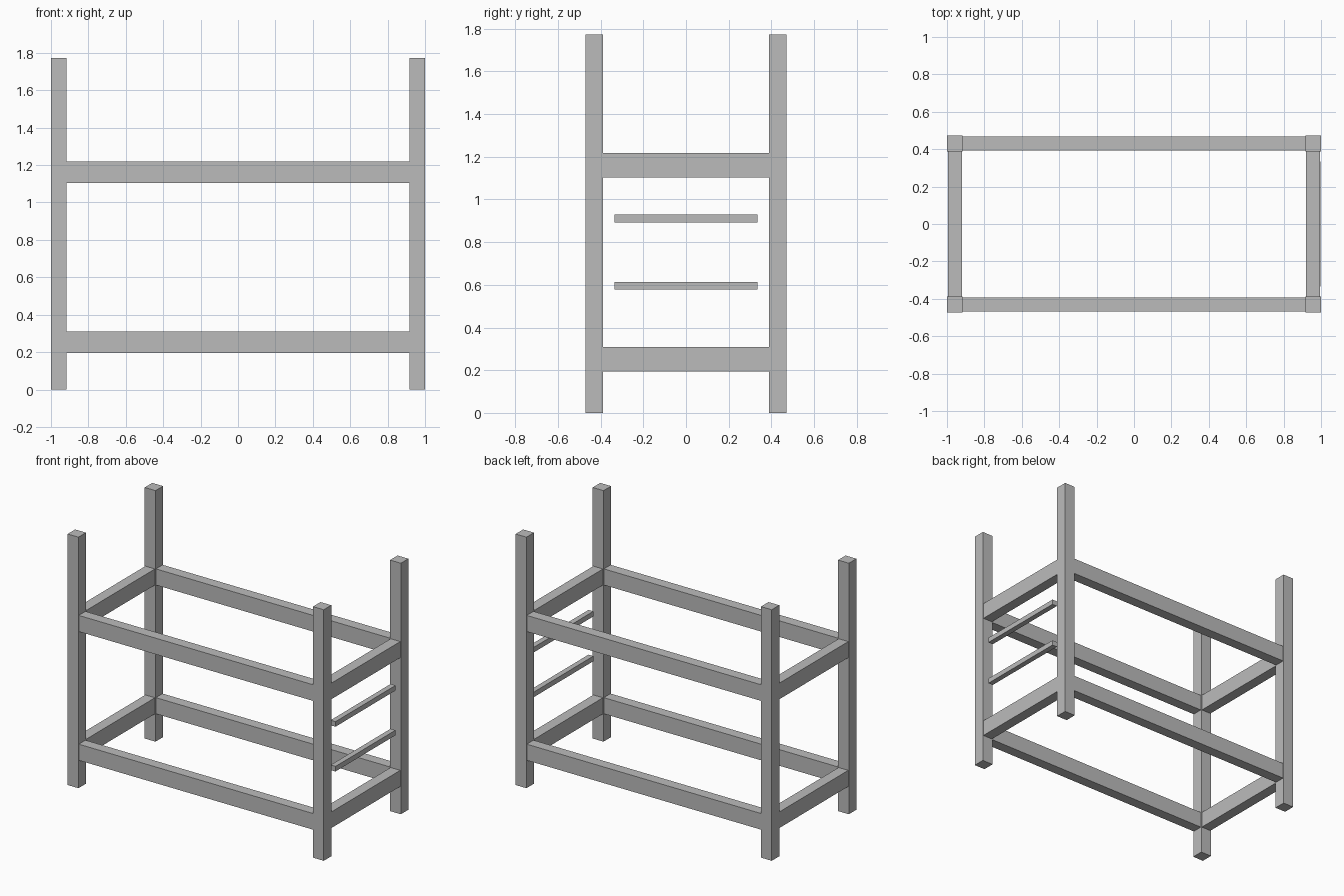
import bpy

if "Cube" in bpy.data.objects:
    bpy.data.objects.remove(bpy.data.objects["Cube"])

grey = bpy.data.materials.new("plain grey")
grey.diffuse_color = (0.5, 0.5, 0.5, 1)
grey.use_nodes = True
grey.node_tree.nodes["Principled BSDF"].inputs["Base Color"].default_value = grey.diffuse_color


def box(name, center, size):
    """Axis-aligned beam with flat faces."""
    bpy.ops.mesh.primitive_cube_add(size=1, location=center)
    ob = bpy.context.object
    ob.name = name
    ob.scale = size
    bpy.ops.object.transform_apply(location=False, rotation=False, scale=True)
    ob.data.materials.append(grey)
    return ob


POST = 0.084                 # square post width
RAIL = 0.075                 # rail thickness, slightly inset from the posts
PX, PY = 1 - POST / 2, 0.472 - POST / 2
HEIGHT = 1.772

# Four corner posts
for sx, side in ((-1, "left"), (1, "right")):
    for sy, end in ((-1, "front"), (1, "back")):
        box(f"{end}_{side}_post", (sx * PX, sy * PY, HEIGHT / 2), (POST, POST, HEIGHT))

# Lower and upper bed frames
for z, level in ((0.252, "lower"), (1.161, "upper")):
    for sy, end in ((-1, "front"), (1, "back")):
        box(f"{level}_{end}_rail", (0, sy * PY, z), (2 * PX, RAIL, 0.114))
    for sx, side in ((-1, "left"), (1, "right")):
        box(f"{level}_{side}_rail", (sx * PX, 0, z), (RAIL, 2 * PY, 0.114))

# Ladder rungs on the right end
for z, level in ((0.595, "lower"), (0.911, "upper")):
    box(f"{level}_rung", (0.977, 0, z), (0.038, 0.67, 0.036))
